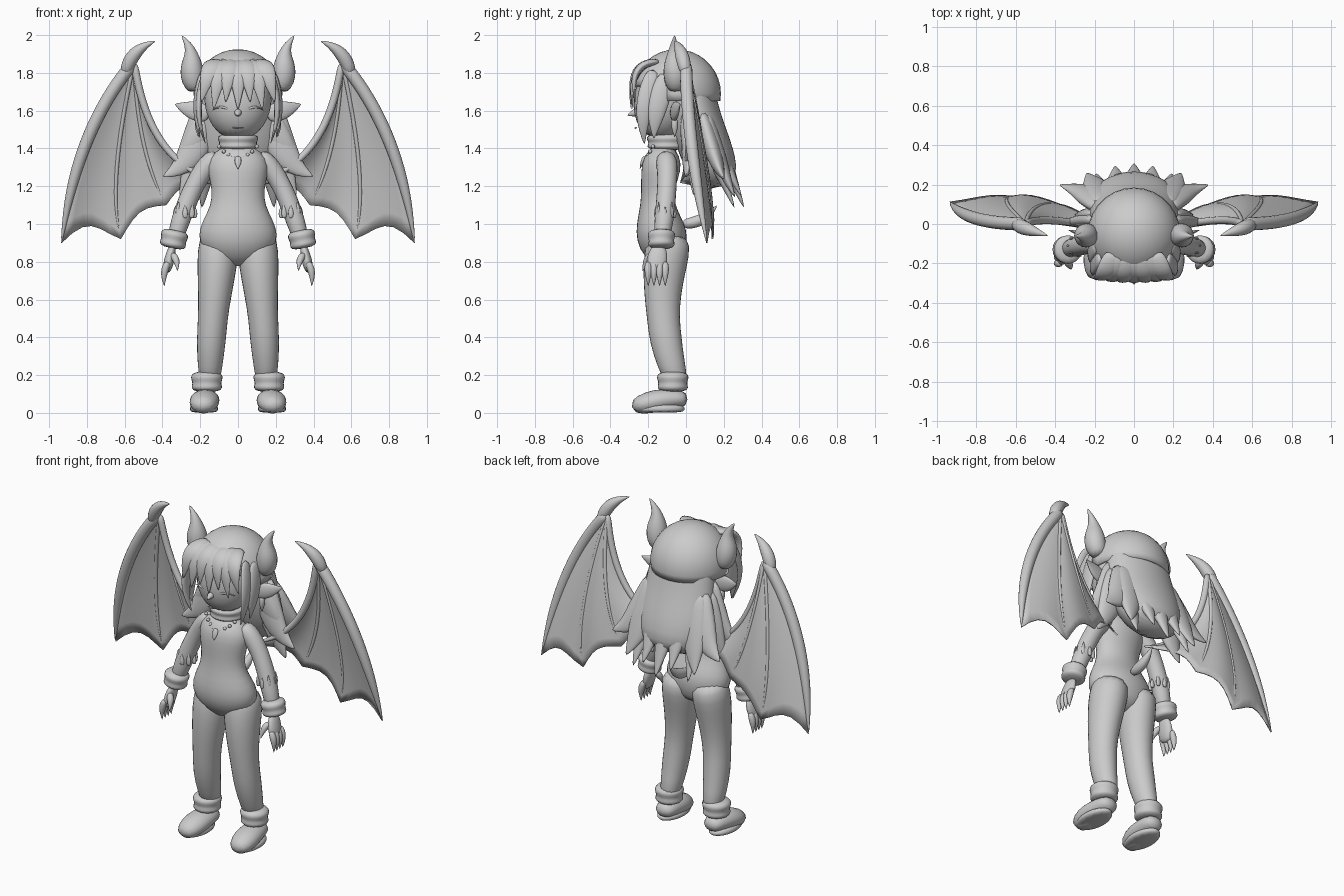
import bpy, bmesh, math
from mathutils import Vector

ACROSS, DEPTH, UP = Vector((1, 0, 0)), Vector((0, 1, 0)), Vector((0, 0, 1))

cube = bpy.data.objects.get("Cube")
if cube:
    bpy.data.objects.remove(cube, do_unlink=True)

grey = bpy.data.materials.new("soft_grey")
grey.use_nodes = True
grey.diffuse_color = (0.6, 0.6, 0.6, 1)
grey.node_tree.nodes["Principled BSDF"].inputs["Base Color"].default_value = grey.diffuse_color


def finish(name, bm, smooth_levels=0, thickness=0):
    """Turn a bmesh into a smooth shaded object."""
    bmesh.ops.recalc_face_normals(bm, faces=bm.faces)
    for face in bm.faces:
        face.smooth = True
    mesh = bpy.data.meshes.new(name)
    bm.to_mesh(mesh)
    bm.free()
    mesh.materials.append(grey)
    obj = bpy.data.objects.new(name, mesh)
    bpy.context.collection.objects.link(obj)
    if thickness:
        shell = obj.modifiers.new("shell", "SOLIDIFY")
        shell.thickness = thickness
        shell.offset = 0
    if smooth_levels:
        obj.modifiers.new("smooth", "SUBSURF").levels = smooth_levels


def bezier(controls, t):
    """Point at fraction t of a curve with any number of control points."""
    points = [Vector(point) for point in controls]
    while len(points) > 1:
        points = [a.lerp(b, t) for a, b in zip(points, points[1:])]
    return points[0]


def fractions(steps):
    return [i / steps for i in range(steps + 1)]


def flipped(point, mirror):
    return Vector((point[0] * mirror, point[1], point[2]))


def thorn(width, steps=5):
    """Widths that swell a little and then run out to a point."""
    return [width * max(.05, math.sin(math.pi * (1 + 3 * t) / 4)) for t in fractions(steps)]


def cuff(width):
    """Widths of a rolled band with a pinched waist."""
    return [width * f for f in (.7, 1, .85, .95, 1, .7)]


def tube(name, controls, widths, flat=1, side=ACROSS, count=10, mirror=1):
    """Sweep an oval section of the given widths along a curve."""
    bm = bmesh.new()
    steps = len(widths) - 1
    centres = [flipped(bezier(controls, t), mirror) for t in fractions(steps)]
    loops = []
    for i, width in enumerate(widths):
        along = (centres[min(i + 1, steps)] - centres[max(i - 1, 0)]).normalized()
        wide = flipped(side, mirror)
        wide = (wide - along * wide.dot(along)).normalized()
        deep = along.cross(wide) * flat
        angles = [math.tau * k / count for k in range(count)]
        loops.append([bm.verts.new(centres[i] + width * (wide * math.cos(a) + deep * math.sin(a)))
                      for a in angles])
    for low, high in zip(loops, loops[1:]):
        for k in range(count):
            bm.faces.new((low[k - 1], low[k], high[k], high[k - 1]))
    bm.faces.new(loops[0])
    bm.faces.new(loops[-1])
    finish(name, bm, smooth_levels=1)


def pair(name, controls, widths, **options):
    for label, mirror in (("left_", 1), ("right_", -1)):
        tube(label + name, controls, widths, mirror=mirror, **options)


# Plain mannequin body with a collar
tube("torso", [(0, -.08, .78), (0, -.21, 1.1), (0, -.1, 1.42)],
     [.1, .19, .22, .19, .145, .14, .16, .17, .08], flat=.64, count=16)
tube("neck", [(0, -.1, 1.36), (0, -.1, 1.5)], [.07, .07])
tube("collar", [(0, -.1, 1.39), (0, -.1, 1.48)], cuff(.115), count=14)

# Legs, ankle cuffs and shoes
pair("leg", [(.1, -.08, .96), (.11, -.14, .7), (.15, -.15, .42), (.15, -.04, .14)],
     [.1, .113, .103, .09, .08, .08, .068, .055], flat=1.1, count=14)
pair("ankle_cuff", [(.165, -.07, .11), (.165, -.07, .22)], cuff(.09), count=12)
pair("shoe", [(.165, .01, .07), (.17, -.1, .09), (.19, -.29, .03)],
     [.05, .07, .08, .085, .05], flat=.75, count=12)
pair("sole", [(.18, -.14, 0), (.18, -.14, .05)], [.13, .14, .14, .1], flat=.56, side=DEPTH, count=12)

# Arms, wrist cuffs and hands
pair("arm", [(.1, -.11, 1.36), (.23, -.08, 1.3), (.34, -.13, .9)],
     [.05, .06, .058, .054, .055, .054, .045], side=DEPTH)
pair("wrist_cuff", [(.35, -.13, .87), (.33, -.13, .97)], cuff(.08), side=DEPTH)
pair("palm", [(.345, -.14, .89), (.38, -.165, .74)], [.035, .055, .06, .04], flat=.5, side=DEPTH)
for i in range(4):
    y = -.2 + i * .03
    pair("finger_%d" % i, [(.37, y, .8), (.4, y, .75), (.39, y, .67)], thorn(.024), count=6)
pair("thumb", [(.35, -.18, .84), (.32, -.21, .82), (.32, -.23, .75)], thorn(.024), count=6)

# Ragged arm bands
for i in range(8):
    angle = math.tau * i / 8
    spot = Vector((.28, -.11, 1.03)) + (ACROSS * math.cos(angle) + DEPTH * math.sin(angle)) * .05
    pair("arm_band_shard_%d" % i, [spot, spot + UP * (.07 + .02 * (i % 2))], thorn(.018), flat=.6, count=6)

# Head, face and pointed ears
tube("head", [(0, -.16, 1.45), (0, -.06, 1.88)], [.07, .145, .175, .185, .18, .16, .08],
     flat=.92, count=16)
tube("nose", [(0, -.24, 1.6), (0, -.31, 1.575)], thorn(.025), side=UP, count=6)
tube("mouth", [(-.03, -.26, 1.51), (0, -.28, 1.505), (.03, -.26, 1.51)], thorn(.005), side=UP, count=6)
pair("eyelash", [(.04, -.26, 1.6), (.09, -.27, 1.64), (.14, -.22, 1.6)], thorn(.008), side=UP, count=6)
pair("ear", [(.15, -.07, 1.58), (.25, -.06, 1.6), (.335, -.03, 1.635)], thorn(.055), flat=.4, side=UP)
pair("earring", [(.21, -.06, 1.56), (.21, -.06, 1.46)], thorn(.022), count=6)

# Necklace beads and pendant
for i in range(9):
    t = i / 4 - 1
    bead = bmesh.new()
    bmesh.ops.create_icosphere(bead, subdivisions=1, radius=.012)
    bmesh.ops.translate(bead, verts=bead.verts, vec=(t / 10, -.21 + t * t * .035, 1.35 + t * t * .06))
    finish("necklace_bead_%d" % i, bead)
tube("pendant", [(0, -.22, 1.36), (0, -.245, 1.29)], thorn(.022), flat=.5, count=6)

# Hair cap with an open face
cap = bmesh.new()
bmesh.ops.create_uvsphere(cap, u_segments=28, v_segments=18, radius=.225)
bmesh.ops.translate(cap, verts=cap.verts, vec=(0, -.05, 1.69))
hidden = [v for v in cap.verts if v.co.z < 1.62 or (v.co.y < -.12 and v.co.z < 1.71)]
bmesh.ops.delete(cap, geom=hidden, context="VERTS")
finish("hair_cap", cap, thickness=.02)

# Fringe
for i in range(7):
    x = (i - 3) * .05
    tube("fringe_%d" % i, [(x * .7, -.14, 1.86), (x, -.32, 1.87), (x * 1.3, -.29 + x * x, 1.64 - i % 2 * .04)],
         thorn(.06), flat=.4, count=8)

# Locks beside the face and flaring over the shoulders
pair("cheek_lock", [(.17, -.17, 1.82), (.25, -.25, 1.6), (.17, -.22, 1.42)], thorn(.05), flat=.4, side=DEPTH)
pair("temple_lock", [(.19, -.1, 1.8), (.24, -.17, 1.6), (.2, -.17, 1.45)], thorn(.06), flat=.4, side=DEPTH)
pair("shoulder_lock", [(.16, 0, 1.6), (.22, 0, 1.4), (.34, .02, 1.31)], thorn(.07), flat=.5)
pair("flared_lock", [(.17, .02, 1.65), (.2, .02, 1.3), (.4, 0, 1.25)], thorn(.09), flat=.5)
pair("side_lock", [(.17, .05, 1.6), (.2, .04, 1.3), (.31, .04, 1.15)], thorn(.09), flat=.5)
pair("outer_lock", [(.15, .08, 1.6), (.19, .16, 1.3), (.38, .2, 1.24)], thorn(.1), flat=.5)
pair("rear_lock", [(.14, .1, 1.6), (.18, .18, 1.3), (.24, .26, 1.14)], thorn(.09), flat=.5)

# Long back hair ending in separate points
tube("back_hair", [(0, .02, 1.82), (0, .02, 1.5), (0, .2, 1.2)],
     [.17, .21, .225, .235, .24, .22, .15], flat=.6, count=18)
for i in range(5):
    x = (i - 2) * .08
    bow = x * x * 2 * DEPTH
    tube("back_lock_%d" % i, [Vector((x, .1, 1.6)) - bow, Vector((x, .18, 1.4)) - bow,
                              Vector((x * 1.2, .31, 1.08 + i % 2 * .06)) - bow],
         thorn(.085), flat=.6, count=8)

# Horns and tail
pair("horn", [(.22, -.05, 1.7), (.28, -.06, 1.83), (.2, -.07, 1.9), (.3, -.06, 2)],
     [.045, .065, .066, .055, .035, .02, .003])
tube("tail", [(0, -.02, 1), (0, .1, 1), (0, .165, 1.1)], thorn(.035), count=8)

# Wings: bones fan out from the wrist and skin sags between them
wrist = (.55, 0, 1.86)
bones = [[wrist, (.86, 0, 1.5), (.935, .11, .9)],
         [wrist, (.7, .13, 1.2), (.62, .14, .92)],
         [wrist, (.53, .12, 1.36), (.38, .1, 1.1)],
         [wrist, (.48, .05, 1.32), (.1, -.03, 1.22)]]
for b, (bone, radius) in enumerate(zip(bones, (.037, .012, .012, .022))):
    pair("wing_bone_%d" % b, bone, [radius * max(.1, 1 - t ** 5) for t in fractions(10)],
         side=DEPTH, count=8)
pair("wing_claw", [(.6, 0, 1.79), (.57, -.02, 1.93), (.435, -.06, 1.97)], thorn(.042), side=DEPTH, count=8)

for label, mirror in (("left", 1), ("right", -1)):
    skin = bmesh.new()
    for first, second in zip(bones, bones[1:]):
        rows = []
        for r in fractions(12):
            row = []
            for s in fractions(6):
                sag = math.sin(math.pi * s)
                t = r * (1 - sag * .09)
                point = bezier(first, t).lerp(bezier(second, t), s) + DEPTH * sag * t * .025
                row.append(skin.verts.new(flipped(point, mirror)))
            rows.append(row)
        for low, high in zip(rows, rows[1:]):
            for k in range(len(low) - 1):
                skin.faces.new((low[k], low[k + 1], high[k + 1], high[k]))
    bmesh.ops.remove_doubles(skin, verts=skin.verts, dist=.001)
    finish(label + "_wing_skin", skin, thickness=.008)
